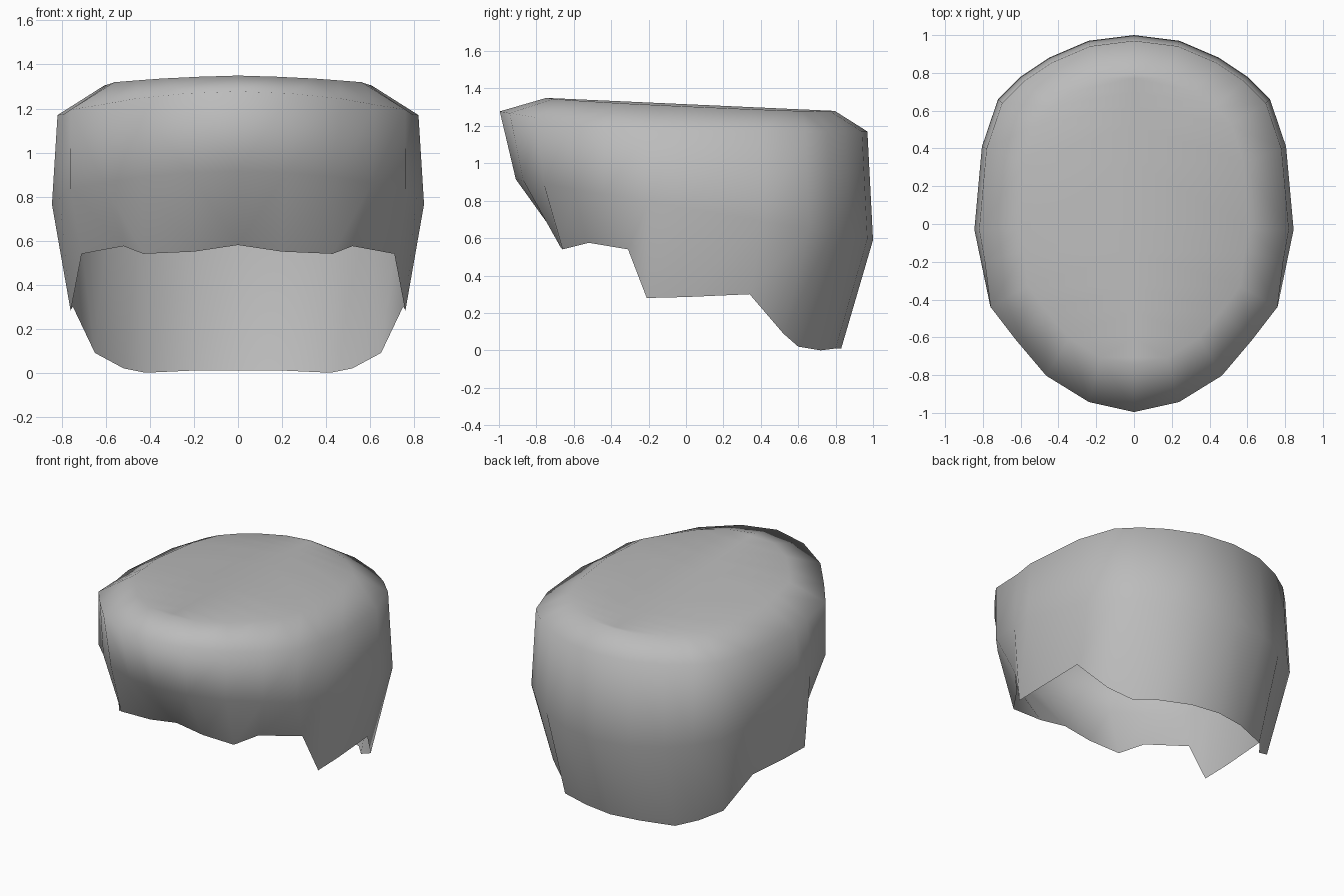
import bpy
import bmesh
from mathutils import Vector

default_cube = bpy.data.objects.get("Cube")
if default_cube:
    bpy.data.objects.remove(default_cube, do_unlink=True)

# Left half outline from front centre to back centre:
# jagged lower hem (x, y, z), then the widest point above it (x, y)
COLUMNS = [
    ((0, -.67, .58), (0, -.91)),
    ((.2, -.67, .55), (.22, -.87)),
    ((.43, -.66, .54), (.44, -.76)),
    ((.52, -.52, .575), (.61, -.6)),
    ((.71, -.31, .54), (.76, -.44)),
    ((.76, -.21, .28), (.81, -.2)),
    ((.76, 0, .285), (.845, -.03)),
    ((.75, .34, .3), (.805, .41)),
    ((.65, .52, .09), (.72, .66)),
    ((.52, .6, .02), (.6, .78)),
    ((.42, .72, 0), (.45, .88)),
    ((.2, .8, .01), (.24, .97)),
    ((0, .83, .01), (0, 1)),
]


def column_points(hem, wide):
    """Points of one column, climbing from the hem to the centre line on top."""
    x, y = wide
    forward = min(y, 0) ** 2
    middle = Vector((x, y, .76 - .17 * y))
    # The rim leans outward over the forehead and slightly inward elsewhere
    flare = .97 + .15 * forward
    rim = Vector((x * flare, y * flare, 1.17 + .13 * forward))
    # The nearly flat crown slopes gently down to the back
    crown = Vector((rim.x * .74, rim.y * (.75 if y < 0 else .82), 0))
    crown.z = 1.316 - .045 * crown.y - .02 * crown.x
    spine = Vector((0, crown.y, 1.316 - .045 * crown.y))
    return [Vector(hem), middle, rim, crown, spine]


def make_material(name, value):
    material = bpy.data.materials.new(name)
    material.use_nodes = True
    colour = (value, value, value, 1)
    material.diffuse_color = colour
    shader = next(n for n in material.node_tree.nodes if n.type == 'BSDF_PRINCIPLED')
    shader.inputs["Base Color"].default_value = colour
    return material


# Half of the open shell, as a grid of columns
bm = bmesh.new()
grid = [[bm.verts.new(point) for point in column_points(hem, wide)]
        for hem, wide in COLUMNS]
for near, far in zip(grid, grid[1:]):
    for row in range(len(near) - 1):
        bm.faces.new((near[row], far[row], far[row + 1], near[row + 1]))
bmesh.ops.remove_doubles(bm, verts=bm.verts[:], dist=.001)
for face in bm.faces:
    face.smooth = True

mesh = bpy.data.meshes.new("hair_cap")
bm.to_mesh(mesh)
bm.free()
mesh.materials.append(make_material("mid grey", .5))

# Mirror the half to complete the cap
hair_cap = bpy.data.objects.new("hair_cap", mesh)
bpy.context.collection.objects.link(hair_cap)
mirror = hair_cap.modifiers.new("mirror", 'MIRROR')
mirror.use_axis = (True, False, False)
mirror.use_clip = True
mirror.merge_threshold = .001
